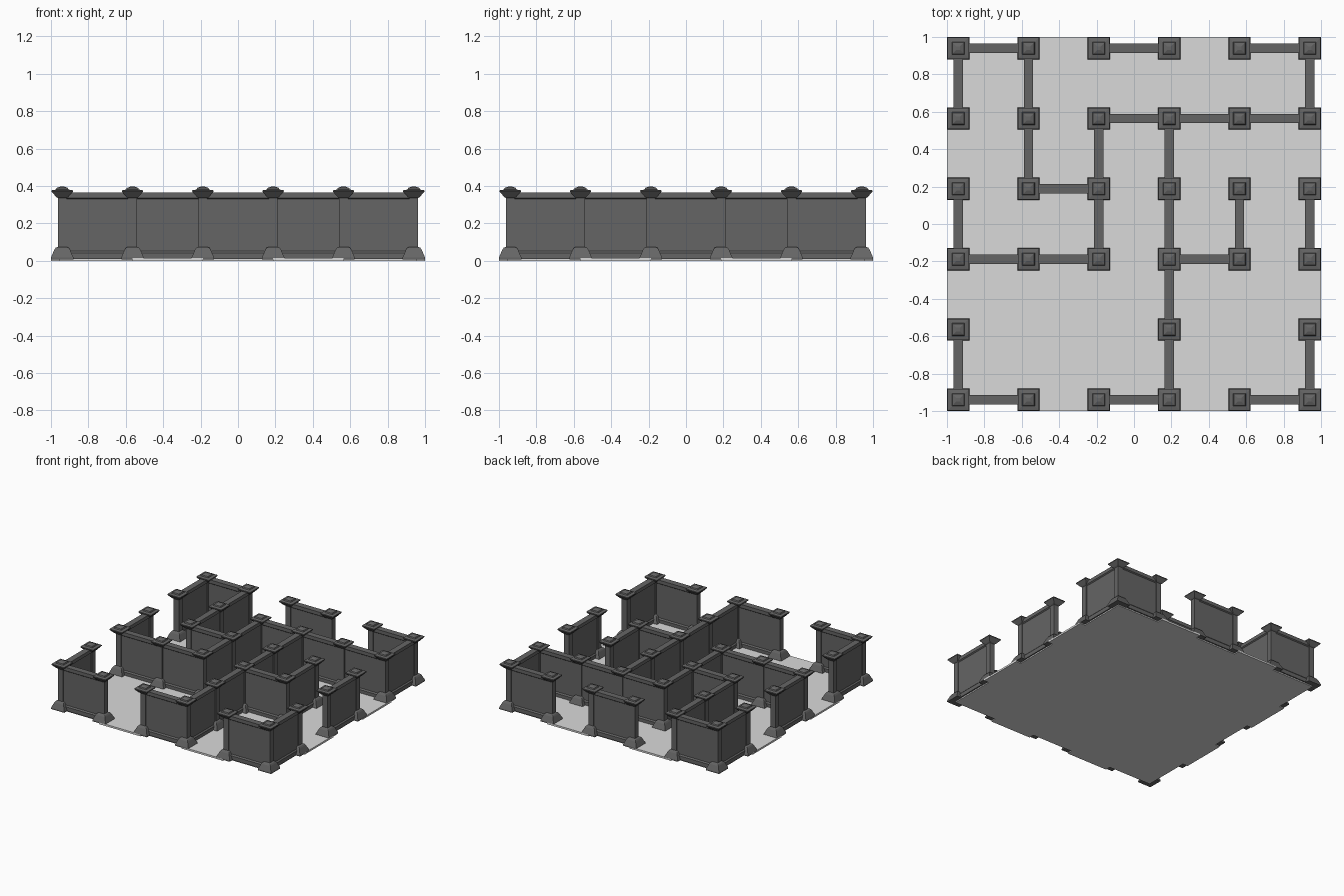
import bpy
import bmesh

cube = bpy.data.objects.get("Cube")
if cube:
    bpy.data.objects.remove(cube, do_unlink=True)


def material(name, value):
    mat = bpy.data.materials.new(name)
    mat.use_nodes = True
    color = (value, value, value, 1)
    mat.diffuse_color = color
    mat.node_tree.nodes["Principled BSDF"].inputs["Base Color"].default_value = color
    return mat


STONE = material("dark grey stone", 0.13)
FLOOR = material("light grey floor", 0.7)
SPACING = 0.376


def grid(i):
    return (i - 2.5) * SPACING


def finish(bm, name, mat):
    bmesh.ops.recalc_face_normals(bm, faces=bm.faces)
    mesh = bpy.data.meshes.new(name)
    bm.to_mesh(mesh)
    bm.free()
    mesh.materials.append(mat)
    obj = bpy.data.objects.new(name, mesh)
    bpy.context.collection.objects.link(obj)
    return obj


def loft(bm, rings):
    """Skin a list of closed vertex rings and cap both ends."""
    loops = [[bm.verts.new(p) for p in ring] for ring in rings]
    for a, b in zip(loops, loops[1:]):
        for k in range(len(a)):
            n = (k + 1) % len(a)
            bm.faces.new((a[k], a[n], b[n], b[k]))
    bm.faces.new(loops[0])
    bm.faces.new(loops[-1])


# Square pillar: flared base, slim shaft, flared cap with a low pyramid
PILLAR = [(0.06, 0.008), (0.06, 0.018), (0.042, 0.06), (0.035, 0.07),
          (0.023, 0.075), (0.023, 0.335), (0.032, 0.342), (0.057, 0.37),
          (0.057, 0.377), (0.034, 0.381), (0.03, 0.39), (0.01, 0.397)]
CORNERS = [(-1, -1), (1, -1), (1, 1), (-1, 1)]


def pillar(i, j):
    bm = bmesh.new()
    x, y = grid(i), grid(j)
    loft(bm, [[(x + r * a, y + r * b, z) for a, b in CORNERS] for r, z in PILLAR])
    finish(bm, f"pillar_{i}_{j}", STONE)


# Wall cross-section: thin panel with a rail along the foot and the top
HALF = [(0.025, 0.01), (0.025, 0.042), (0.016, 0.052),
        (0.016, 0.33), (0.025, 0.337), (0.025, 0.365)]
SECTION = HALF + [(-w, z) for w, z in reversed(HALF)]


def wall(line, start, along_x):
    bm = bmesh.new()
    rings = []
    for end in (start, start + 1):
        t, c = grid(end), grid(line)
        rings.append([(t, c + w, z) if along_x else (c + w, t, z) for w, z in SECTION])
    loft(bm, rings)
    finish(bm, f"wall_{'x' if along_x else 'y'}_{line}_{start}", STONE)


def slab(name, x, y, hx, hy):
    bm = bmesh.new()
    loft(bm, [[(x + hx * a, y + hy * b, z) for a, b in CORNERS] for z in (0, 0.015)])
    finish(bm, name, FLOOR)


# Floor with a threshold in each outer opening
slab("floor", 0, 0, 0.955, 0.955)
for side in (-1, 1):
    for gap in (-SPACING, SPACING):
        slab("threshold", gap, side * 0.9775, SPACING / 2, 0.0225)
        slab("threshold", side * 0.9775, gap, 0.0225, SPACING / 2)

# Pillars on every grid point apart from three open ones
for i in range(6):
    for j in range(6):
        if not (j == 1 and i in (1, 2, 4)):
            pillar(i, j)

# Maze walls: grid line -> first grid point of each segment
WALLS_X = {0: "024", 2: "013", 3: "1", 4: "234", 5: "024"}
WALLS_Y = {0: "024", 1: "34", 2: "23", 3: "0123", 4: "2", 5: "024"}
for table, along_x in ((WALLS_X, True), (WALLS_Y, False)):
    for line, starts in table.items():
        for s in starts:
            wall(line, int(s), along_x)
